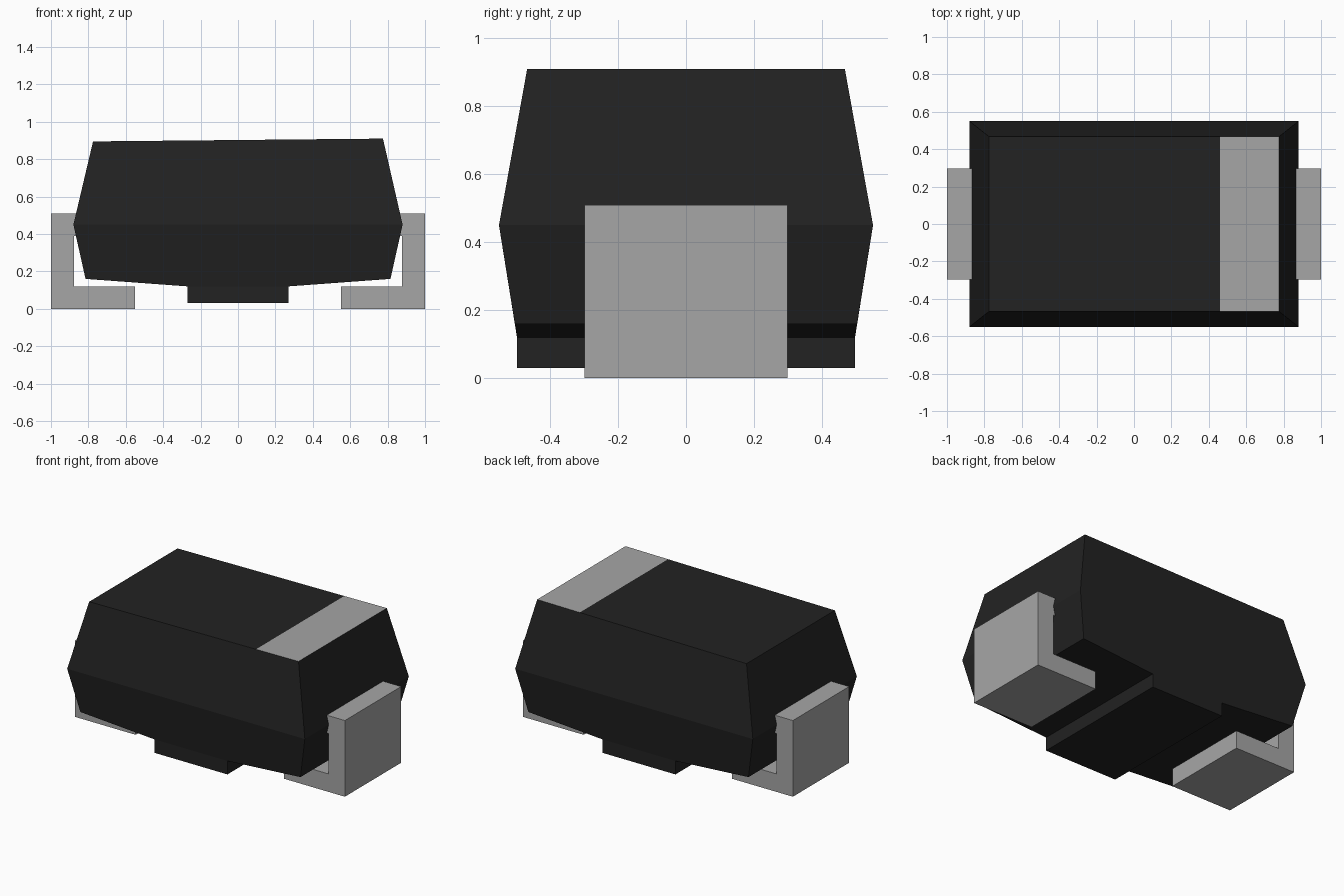
import bpy
import bmesh

if "Cube" in bpy.data.objects:
    bpy.data.objects.remove(bpy.data.objects["Cube"], do_unlink=True)


def material(name, value):
    mat = bpy.data.materials.new(name)
    mat.use_nodes = True
    color = (value, value, value, 1.0)
    mat.diffuse_color = color
    bsdf = mat.node_tree.nodes["Principled BSDF"]
    bsdf.inputs["Base Color"].default_value = color
    bsdf.inputs["Roughness"].default_value = 0.6
    return mat


BLACK = material("black plastic", 0.016)
GREY = material("light grey metal", 0.38)


def finish(name, bm, *mats):
    bmesh.ops.recalc_face_normals(bm, faces=bm.faces[:])
    mesh = bpy.data.meshes.new(name)
    bm.to_mesh(mesh)
    bm.free()
    for mat in mats:
        mesh.materials.append(mat)
    obj = bpy.data.objects.new(name, mesh)
    bpy.context.collection.objects.link(obj)
    return obj


def prism(name, outline, half_depth, mat):
    """Extrude an (x, z) outline symmetrically along y."""
    bm = bmesh.new()
    face = bm.faces.new([bm.verts.new((x, -half_depth, z)) for x, z in outline])
    moved = bmesh.ops.extrude_face_region(bm, geom=[face])["geom"]
    bmesh.ops.translate(bm, vec=(0, 2 * half_depth, 0),
                        verts=[v for v in moved if isinstance(v, bmesh.types.BMVert)])
    return finish(name, bm, mat)


# Moulded body: tapered above and below a wide parting line, (x, half depth, z)
TOP = [(-0.775, 0.467, 0.895), (0.46, 0.467, 0.907), (0.775, 0.467, 0.91)]
MIDDLE = [(-0.88, 0.55, 0.45), (0.88, 0.55, 0.45)]
BOTTOM = [(-0.815, 0.503, 0.16), (-0.27, 0.497, 0.12),
          (0.27, 0.497, 0.12), (0.815, 0.503, 0.16)]

bm = bmesh.new()
sides = []
for sign in (-1, 1):
    top, mid, low = [[bm.verts.new((x, sign * y, z)) for x, y, z in row]
                     for row in (TOP, MIDDLE, BOTTOM)]
    bm.faces.new(mid + top[::-1])
    bm.faces.new(mid + low[::-1])
    sides.append((top, mid, low))

(f_top, f_mid, f_low), (b_top, b_mid, b_low) = sides
for front, back in ((f_top, b_top), (f_low, b_low)):
    for i in range(len(front) - 1):
        bm.faces.new((front[i], front[i + 1], back[i + 1], back[i]))
for end in (0, -1):
    for row_a, row_b in (((f_top, b_top), (f_mid, b_mid)),
                         ((f_mid, b_mid), (f_low, b_low))):
        bm.faces.new((row_a[0][end], row_a[1][end], row_b[1][end], row_b[0][end]))

# Polarity band is the end section of the top surface
for face in bm.faces:
    if all(v.co.z > 0.8 and v.co.x > 0.4 for v in face.verts):
        face.material_index = 1
finish("body", bm, BLACK, GREY)

# Block under the body
prism("standoff", [(-0.27, 0.03), (0.27, 0.03), (0.27, 0.13), (-0.27, 0.13)], 0.497, BLACK)

# Bent leads, with a tab running into the body
LEAD = [(0.55, 0.0), (1.0, 0.0), (1.0, 0.51), (0.8, 0.51),
        (0.8, 0.39), (0.878, 0.39), (0.878, 0.12), (0.55, 0.12)]
for name, sign in (("left_lead", 1), ("right_lead", -1)):
    prism(name, [(sign * x, z) for x, z in LEAD], 0.298, GREY)
